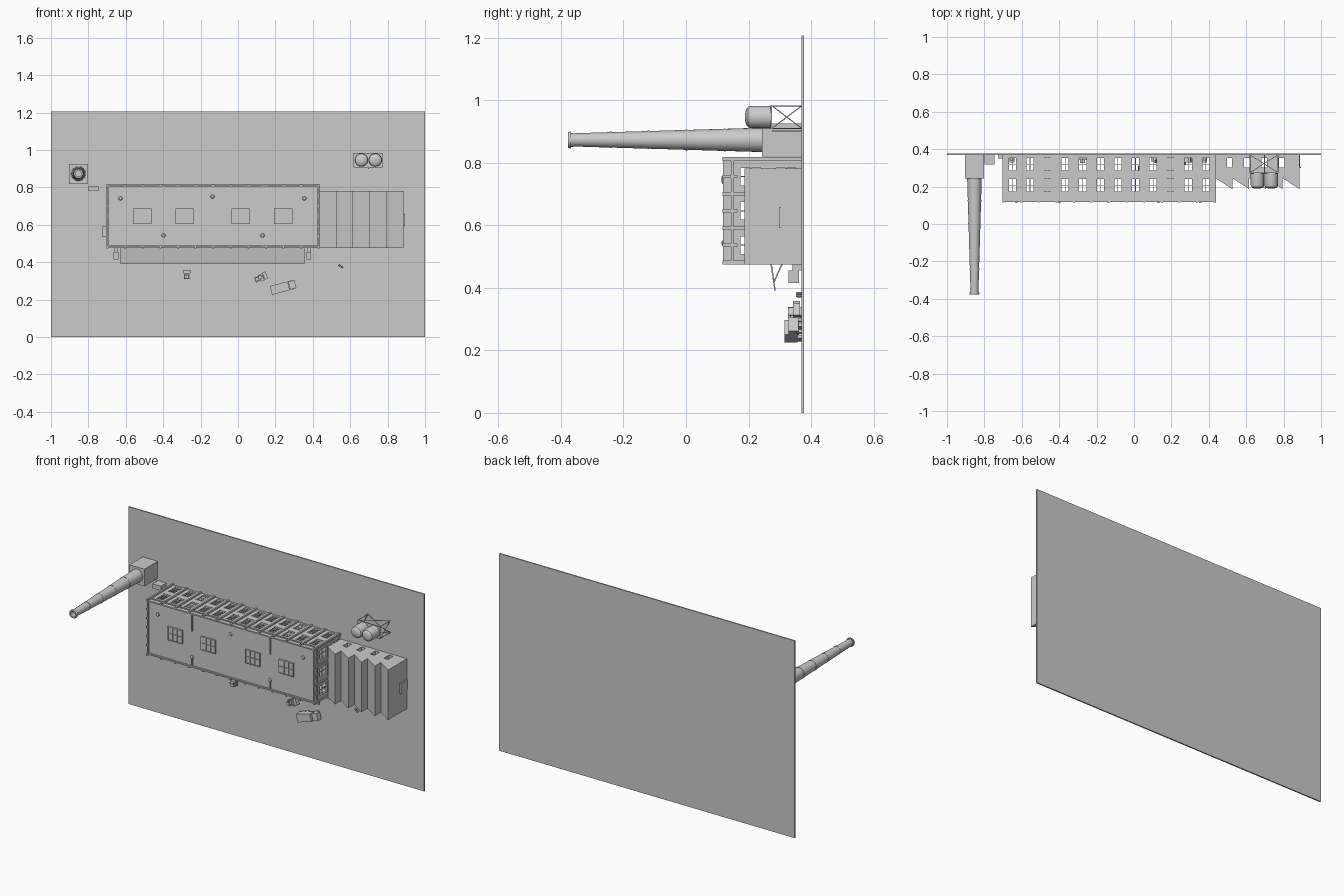
import bpy, bmesh, math
from mathutils import Vector, Matrix

if "Cube" in bpy.data.objects:
    bpy.data.objects.remove(bpy.data.objects["Cube"])

GREY = bpy.data.materials.new("plain_grey")
GREY.diffuse_color = (0.6, 0.6, 0.6, 1)
GREY.use_nodes = True
GREY.node_tree.nodes["Principled BSDF"].inputs["Base Color"].default_value = GREY.diffuse_color


def P(x, v, h):
    """Site plan x, v with height h above the upright ground slab."""
    return Vector((x, 0.37 - h, v))


def finish(name, bm, smooth=False):
    bmesh.ops.recalc_face_normals(bm, faces=bm.faces)
    me = bpy.data.meshes.new(name)
    bm.to_mesh(me)
    bm.free()
    ob = bpy.data.objects.new(name, me)
    bpy.context.collection.objects.link(ob)
    me.materials.append(GREY)
    if smooth:
        bpy.context.view_layer.objects.active = ob
        ob.select_set(True)
        bpy.ops.object.shade_smooth_by_angle(angle=math.radians(35))
        ob.select_set(False)
    return ob


def prism(bm, pts, off):
    a = [bm.verts.new(p) for p in pts]
    b = [bm.verts.new(p + off) for p in pts]
    bm.faces.new(a)
    bm.faces.new(b[::-1])
    for i in range(len(a)):
        j = (i + 1) % len(a)
        bm.faces.new((a[i], b[i], b[j], a[j]))


def boxes(name, items, turn=None):
    """Each item is x0, x1, v0, v1, h0, h1; turn = (x, v, angle)."""
    bm = bmesh.new()
    for x0, x1, v0, v1, h0, h1 in items:
        prism(bm, [P(x0, v0, h0), P(x1, v0, h0), P(x1, v1, h0), P(x0, v1, h0)], P(0, 0, h1) - P(0, 0, h0))
    if turn:
        m = Matrix.Translation((turn[0], 0, turn[1])) @ Matrix.Rotation(-turn[2], 4, 'Y')
        bmesh.ops.transform(bm, matrix=m, verts=bm.verts)
    return finish(name, bm)


def bars(name, lines, w):
    bm = bmesh.new()
    for p, q in lines:
        d = (q - p).normalized()
        s = d.orthogonal().normalized() * w
        t = d.cross(s)
        prism(bm, [p + s, p + t, p - s, p - t], q - p)
    return finish(name, bm)


def lathe(name, x, v, prof, n=24):
    """Revolve (radius, height) points about the height direction."""
    bm = bmesh.new()
    rings = [[bm.verts.new(P(x + r * math.cos(2 * math.pi * i / n), v + r * math.sin(2 * math.pi * i / n), h))
              for i in range(n)] for r, h in prof]
    for a, b in zip(rings, rings[1:]):
        for i in range(n):
            bm.faces.new((a[i], a[(i + 1) % n], b[(i + 1) % n], b[i]))
    bm.faces.new(rings[0])
    bm.faces.new(rings[-1])
    return finish(name, bm, True)


def cut(ob, cutter):
    cutter.hide_render = True
    cutter.hide_viewport = True
    m = ob.modifiers.new("cut", 'BOOLEAN')
    m.operation, m.solver, m.object = 'DIFFERENCE', 'EXACT', cutter


# Ground slab
boxes("ground_slab", [(-1, 1, 0, 1.206, -0.008, 0)])

# Chimney with plinth, tapered stepped shaft and hollow tip
boxes("chimney_base", [(-0.904, -0.803, 0.82, 0.925, 0, 0.127)])
shaft = []
for i in range(5):
    h0, h1 = 0.127 + i * 0.122, 0.127 + (i + 1) * 0.122
    r0, r1 = 0.039 - i * 0.0036, 0.039 - (i + 1) * 0.0036
    shaft += [(r0, h0), (r1, h1 - 0.006), (r1 + 0.0015, h1 - 0.006), (r1 + 0.0015, h1)]
shaft += [(0.027, 0.737), (0.027, 0.742), (0.024, 0.748), (0.016, 0.748), (0.016, 0.66)]
lathe("chimney_shaft", -0.853, 0.873, shaft)
boxes("flue_box", [(-0.80, -0.745, 0.78, 0.808, 0, 0.052)])

# Main hall: hollow shell with window openings
X0, X1, V0, V1 = -0.697, 0.431, 0.482, 0.81
hall = boxes("hall_walls", [(X0, X1, V0, V1, 0, 0.242)])
cut(hall, boxes("hall_cavity", [(X0 + .012, X1 - .012, V0 + .012, V1 - .012, 0.004, 0.232)]))
bay, endbay = (X1 - X0) / 12, (V1 - V0) / 3
rows = [(0.018, 0.083), (0.130, 0.195)]
side_holes, end_holes, mullions, sills = [], [], [], []
for h0, h1 in rows:
    hm = (h0 + h1) / 2
    for i in range(12):
        c = X0 + bay * (i + 0.5)
        if i in (2, 9):   # blind bays
            side_holes += [(c - .019, c + .019, V0 - .01, V0 + .006, h0, h1),
                           (c - .019, c + .019, V1 - .006, V1 + .01, h0, h1)]
        else:
            side_holes.append((c - .019, c + .019, V0 - .02, V1 + .02, h0, h1))
        for v, s in ((V0, -1), (V1, 1)):
            a, b = sorted((v - s * .009, v - s * .004))
            mullions += [(c - .0015, c + .0015, a, b, h0, h1), (c - .019, c + .019, a, b, hm - .0015, hm + .0015)]
            a, b = sorted((v, v + s * .003))
            sills += [(c - .022, c + .022, a, b, h0 - .006, h0), (c - .022, c + .022, a, b, h1, h1 + .004)]
    for k in range(3):
        c = V0 + endbay * (k + 0.5)
        end_holes.append((X0 - .02, X1 + .02, c - .028, c + .028, h0, h1))
        for x, s in ((X0, -1), (X1, 1)):
            a, b = sorted((x - s * .009, x - s * .004))
            mullions += [(a, b, c - .0015, c + .0015, h0, h1), (a, b, c - .028, c + .028, hm - .0015, hm + .0015)]
            a, b = sorted((x, x + s * .003))
            sills.append((a, b, c - .032, c + .032, h0 - .006, h0))
cut(hall, boxes("side_window_cutter", side_holes))
cut(hall, boxes("end_window_cutter", end_holes))
boxes("window_mullions", mullions)
boxes("window_sills", sills)

# Pilasters around the hall
pil = []
for i in range(13):
    c = X0 + bay * i
    pil += [(c - .005, c + .005, V0 - .008, V0, 0, .254), (c - .005, c + .005, V1, V1 + .008, 0, .254)]
for k in range(7):
    c = V0 + endbay * k / 2
    h0 = 0 if k % 2 == 0 else 0.205
    pil += [(X0 - .007, X0, c - .005, c + .005, h0, .254), (X1, X1 + .007, c - .005, c + .005, h0, .254)]
boxes("pilasters", pil)


def frame(o, t, h0, h1):
    return [(X0 - o, X1 + o, V0 - o, V0 + t, h0, h1), (X0 - o, X1 + o, V1 - t, V1 + o, h0, h1),
            (X0 - o, X0 + t, V0 + t, V1 - t, h0, h1), (X1 - t, X1 + o, V0 + t, V1 - t, h0, h1)]


boxes("parapet", frame(.002, .006, .238, .252))
boxes("cornice", frame(.005, .002, .218, .226))

# Roof skylights with glazing bars, ridges and vents
lights, glazing = [], []
for x in (-0.512, -0.286, 0.013, 0.242):
    lights.append((x - .047, x + .047, .606, .685, .24, .248))
    for i in range(4):
        c = x - .047 + i * .0313
        glazing.append((c - .002, c + .002, .604, .687, .24, .252))
    for v in (.606, .6455, .685):
        glazing.append((x - .049, x + .049, v - .002, v + .002, .24, .252))
boxes("skylights", lights)
boxes("skylight_bars", glazing)
boxes("roof_ridges", [(x - .003, x + .003, a, b, .24, .25) for x in (-.398, .131)
                      for a, b in ((.70, .805), (.49, .545))])
for x, v in ((-.628, .741), (-.136, .751), (.355, .741), (-.398, .543), (.131, .543)):
    lathe("roof_vent", x, v, [(.006, .24), (.006, .247), (.011, .247), (.009, .253), (.004, .256)], 12)

# Sawtooth shed with through windows and an end door
S0, pitch = 0.436, 0.0896
prof = [(S0, 0)]
for i in range(5):
    prof += [(S0 + i * pitch, .125), (S0 + (i + 1) * pitch, .183)]
prof.append((S0 + 5 * pitch, 0))
bm = bmesh.new()
prism(bm, [P(x, .475, h) for x, h in prof], Vector((0, 0, .306)))
shed = finish("sawtooth_shed", bm)
cut(shed, boxes("shed_window_cutter", [(c - .014, c + .014, .46, .80, .018, .068)
                                       for c in (.51, .603, .697, .79)]))
boxes("shed_door", [(.88, .888, .595, .655, 0, .066)])
boxes("shed_door_frame", [(.88, .892, .592, .658, .066, .071)])

# Loading canopy with struts, steps and side porch
bm = bmesh.new()
prism(bm, [P(-.628, .482, .096), P(-.628, .482, .101), P(-.628, .39, .087), P(-.628, .39, .083)],
      Vector((.983, 0, 0)))
finish("loading_canopy", bm)
bars("canopy_struts", [(P(-.62 + i * .161, .482, .06), P(-.62 + i * .161, .42, .088)) for i in range(7)], .003)
boxes("entry_steps", [b for x in (-.652, .378) for b in
                      ((x - .013, x + .013, .415, .455, .008, .042), (x - .010, x + .010, .455, .482, 0, .03))])
boxes("side_porch", [(-.728, -.70, .535, .59, 0, .02)])

# Twin tanks on a braced stand
for x in (.66, .734):
    lathe("tank", x, .946, [(.036, .099), (.036, .160), (.033, .171), (.024, .178), (.010, .181)])
TX, TV, HT = (.62, .77), (.91, .982), .095
boxes("tank_platform", [(.618, .772, .907, .984, HT, HT + .005)])
lines = [(P(x, v, 0), P(x, v, HT)) for x in TX for v in TV]
for a, b in ((0, HT), (HT, 0)):
    lines += [(P(TX[0], v, a), P(TX[1], v, b)) for v in TV]
    lines += [(P(x, TV[0], a), P(x, TV[1], b)) for x in TX]
bars("tank_stand", lines, .002)
bars("tank_pipe", [(P(.697, .902, 0), P(.697, .902, HT))], .004)

# Delivery truck
truck = [(-.068, .03, -.024, .024, .013, .055), (.033, .067, -.022, .022, .01, .042),
         (-.066, .06, -.015, .015, .008, .013)]
truck += [(x - .009, x + .009, s * .019 - .005, s * .019 + .005, 0, .018)
          for x in (-.045, -.02, .045) for s in (-1, 1)]
boxes("truck", truck, (.242, .266, math.radians(15)))

# Forklifts carrying crates
for x, v, a in ((-.275, .33, 90), (.11, .312, 20), (.128, .322, 20)):
    lift = [(-.02, .004, -.012, .012, .005, .018), (-.018, .0, -.01, .01, .034, .037),
            (.004, .008, -.013, .013, 0, .044), (.009, .027, -.02, .02, .005, .028)]
    lift += [(p - .001, p + .001, s * .009 - .001, s * .009 + .001, .018, .034) for p in (-.017, -.002) for s in (-1, 1)]
    lift += [(p - .005, p + .005, s * .012 - .003, s * .012 + .003, 0, .010) for p in (-.014, 0) for s in (-1, 1)]
    boxes("forklift", lift, (x, v, math.radians(a)))

# Small yard posts
for x, v in ((.543, .382), (.556, .374)):
    lathe("yard_post", x, v, [(.005, 0), (.005, .014), (.003, .018)], 8)
